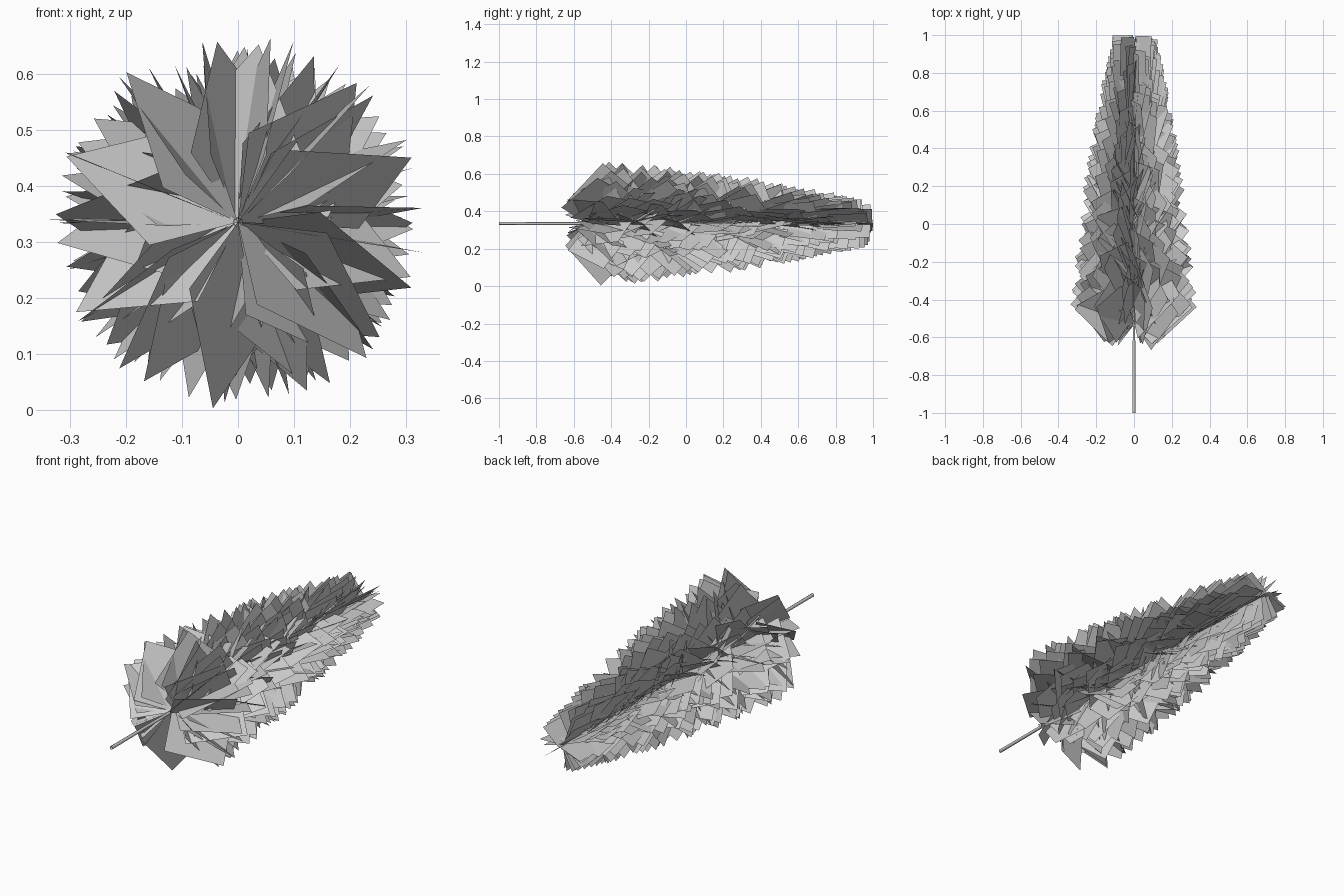
import bpy, bmesh, math, random
from mathutils import Vector, Matrix

if "Cube" in bpy.data.objects:
    bpy.data.objects.remove(bpy.data.objects["Cube"])

random.seed(4)
AXIS_Z = 0.335


def make_object(name, bm):
    mesh = bpy.data.meshes.new(name)
    bm.to_mesh(mesh)
    bm.free()
    obj = bpy.data.objects.new(name, mesh)
    bpy.context.collection.objects.link(obj)
    return obj


def lerp(a, b, t):
    return a + (b - a) * t


# thin trunk lying along y, open at the ends
bpy.ops.mesh.primitive_cone_add(vertices=6, radius1=0.009, radius2=0.002, depth=1.98,
                                end_fill_type='NOTHING',
                                location=(0, -0.01, AXIS_Z), rotation=(-math.pi / 2, 0, 0))
bpy.context.object.name = "trunk"
bpy.ops.object.shade_smooth()

# spiral of softly bent foliage cards, each with one corner on the trunk
bm = bmesh.new()
COUNT = 400
for i in range(COUNT):
    t = i / (COUNT - 1)
    theta = i * math.radians(137.508) + random.uniform(-0.1, 0.1)
    rise = math.radians(lerp(42, 88, t ** 1.4))
    width = lerp(0.185, 0.115, t ** 1.4)
    length = lerp(0.29, 0.20, t)
    radial = Vector((math.cos(theta), 0, math.sin(theta)))
    tangent = Vector((-math.sin(theta), 0, math.cos(theta)))
    up = Vector((0, 1, 0))
    branch = radial * math.cos(rise) + up * math.sin(rise)
    side = radial * math.sin(rise) - up * math.cos(rise)
    side = Matrix.Rotation(math.radians(random.uniform(-58, 58)), 3, branch) @ side
    a = Vector((0, lerp(-0.54, 0.80, t), AXIS_Z))
    corners = [a, a + side * width, a + side * width + branch * length, a + branch * length]
    normal = (corners[1] - a).cross(corners[3] - a).normalized()
    corners[2] += normal * random.uniform(-0.012, 0.012)
    # fronts all turn the same way around the trunk
    if normal.dot(tangent) < 0:
        corners.reverse()
    face = bm.faces.new([bm.verts.new(c) for c in corners])
    face.smooth = True
make_object("foliage", bm)
